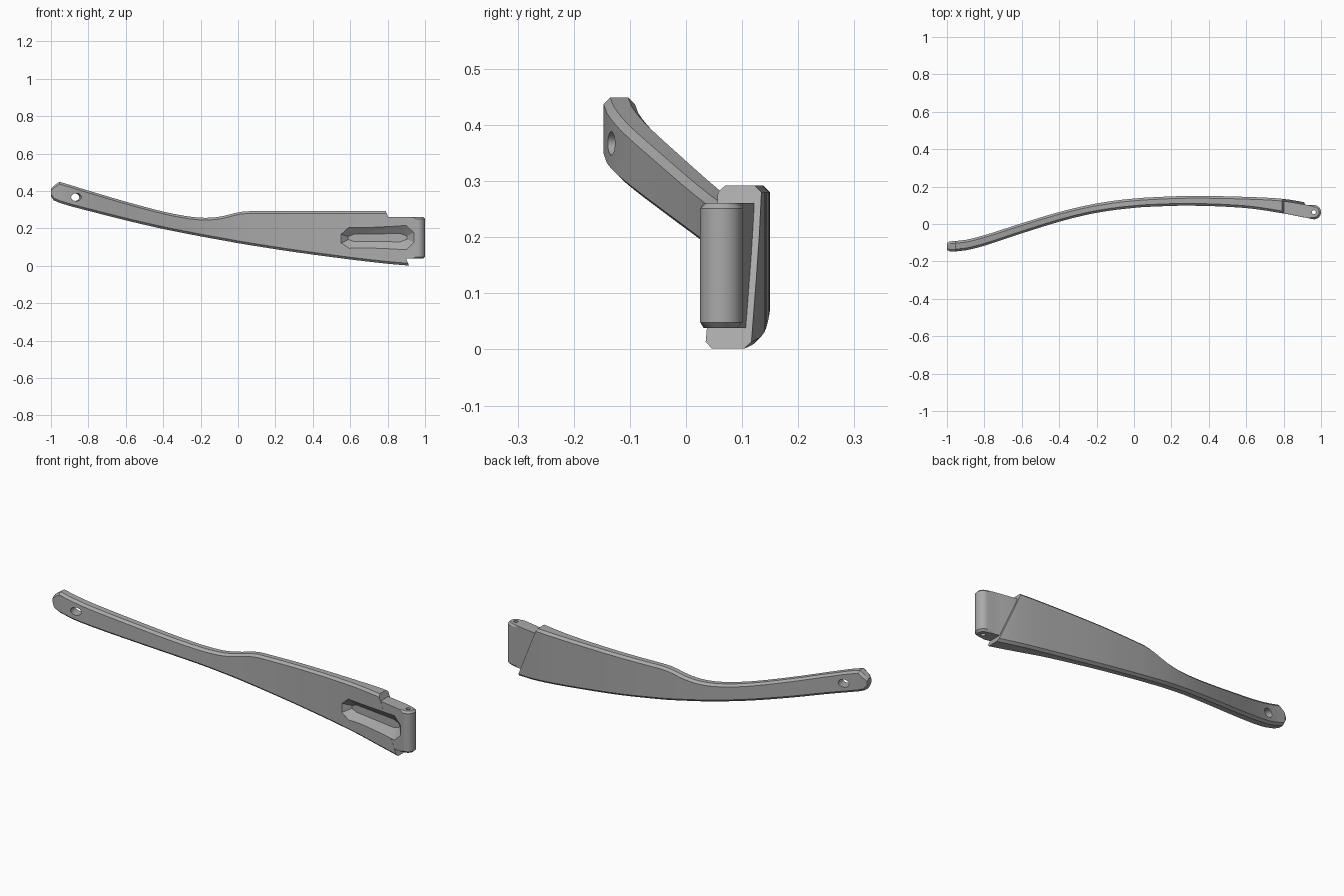
import bpy, bmesh, math
from mathutils import Vector

if "Cube" in bpy.data.objects:
    bpy.data.objects.remove(bpy.data.objects["Cube"])

grey = bpy.data.materials.new("mid grey")
grey.use_nodes = True
grey.diffuse_color = (0.4, 0.4, 0.4, 1)
grey.node_tree.nodes["Principled BSDF"].inputs["Base Color"].default_value = grey.diffuse_color

# Arm stations: x, centre y, half thickness, bottom z, top z
STATIONS = [
    (-1.0, -0.12, 0.018, 0.372, 0.412),
    (-0.985, -0.12, 0.027, 0.35, 0.428),
    (-0.955, -0.119, 0.028, 0.337, 0.449),
    (-0.9, -0.113, 0.028, 0.32, 0.433),
    (-0.8, -0.088, 0.028, 0.294, 0.402),
    (-0.6, -0.023, 0.027, 0.243, 0.343),
    (-0.4, 0.038, 0.026, 0.197, 0.29),
    (-0.25, 0.075, 0.025, 0.167, 0.262),
    (-0.15, 0.093, 0.025, 0.148, 0.257),
    (-0.07, 0.104, 0.025, 0.134, 0.268),
    (0.0, 0.111, 0.025, 0.121, 0.286),
    (0.06, 0.116, 0.025, 0.111, 0.292),
    (0.3, 0.124, 0.026, 0.074, 0.292),
    (0.6, 0.115, 0.03, 0.034, 0.292),
    (0.8, 0.095, 0.039, 0.011, 0.292),
    (0.93, 0.072, 0.041, 0.0, 0.292),
]


def station(x):
    """Smooth interpolation through the stations."""
    n = len(STATIONS)
    i = max(k for k in range(n - 1) if STATIONS[k][0] <= x)
    a, b = STATIONS[i], STATIONS[i + 1]
    p, q = STATIONS[max(i - 1, 0)], STATIONS[min(i + 2, n - 1)]
    h = b[0] - a[0]
    t = (x - a[0]) / h
    out = []
    for k in range(1, 5):
        m0 = (b[k] - p[k]) / (b[0] - p[0]) * h
        m1 = (q[k] - a[k]) / (q[0] - a[0]) * h
        if x < -0.9 or (k == 4 and x >= 0.06):
            m0 = m1 = b[k] - a[k]
        out.append((2*t**3 - 3*t*t + 1) * a[k] + (t**3 - 2*t*t + t) * m0
                   + (3*t*t - 2*t**3) * b[k] + (t**3 - t*t) * m1)
    return out


def finish(bm, name):
    bmesh.ops.recalc_face_normals(bm, faces=bm.faces[:])
    mesh = bpy.data.meshes.new(name)
    bm.to_mesh(mesh)
    bm.free()
    mesh.materials.append(grey)
    obj = bpy.data.objects.new(name, mesh)
    bpy.context.collection.objects.link(obj)
    return obj


def loft(rings, name):
    bm = bmesh.new()
    loops = [[bm.verts.new(p) for p in ring] for ring in rings]
    for a, b in zip(loops, loops[1:]):
        for i in range(len(a)):
            j = (i + 1) % len(a)
            bm.faces.new((a[i], a[j], b[j], b[i]))
    bm.faces.new(loops[0])
    bm.faces.new(loops[-1])
    return bm


def combine(target, tool, operation):
    mod = target.modifiers.new(operation.lower(), "BOOLEAN")
    mod.operation, mod.object, mod.solver = operation, tool, "EXACT"
    bpy.context.view_layer.objects.active = target
    bpy.ops.object.modifier_apply(modifier=mod.name)
    bpy.data.objects.remove(tool)


# Curved arm with chamfered long edges
def section(x, c=0.012):
    y, h, lo, hi = station(x)
    f, b = y - h, y + h
    return [(x, f + c, lo), (x, b - c, lo), (x, b, lo + c), (x, b, hi - c),
            (x, b - c, hi), (x, f + c, hi), (x, f, hi - c), (x, f, lo + c)]


xs = [s[0] for s in STATIONS[:4]]
steps = 56
xs += [-0.9 + 1.825 * i / steps for i in range(1, steps + 1)]
bm = loft([section(x) for x in xs], "arm")

# Slanted end of the arm
bmesh.ops.recalc_face_normals(bm, faces=bm.faces[:])
top, foot = Vector((0.79, 0, 0.292)), Vector((0.915, 0, 0))
slope = top - foot
cut = bmesh.ops.bisect_plane(bm, geom=bm.verts[:] + bm.edges[:] + bm.faces[:],
                             plane_co=foot, plane_no=(slope.z, 0, -slope.x),
                             clear_outer=True)
rim = [e for e in cut["geom_cut"] if isinstance(e, bmesh.types.BMEdge)]
bmesh.ops.holes_fill(bm, edges=rim, sides=0)
arm = finish(bm, "lever_arm")

# Hinge tongue ending in a round knuckle
span = [0.7 + 0.23 * i / 8 for i in range(9)]
front = [(x, station(x)[0] - station(x)[1] + 0.0005) for x in span]
back = [(x, station(x)[0] + station(x)[1] - 0.012) for x in span]
pin = Vector((0.962, 0.063))
r = 0.038
arc = [(pin.x + r * math.cos(a), pin.y + r * math.sin(a))
       for a in (math.radians(-100 + 15 * i) for i in range(13))]
outline = front + arc + back[::-1]
bm = loft([[(x, y, z) for x, y in outline] for z in (0.038, 0.261)], "tongue")
rims = [e for e in bm.edges if abs(e.verts[0].co.z - e.verts[1].co.z) < 0.001]
bmesh.ops.bevel(bm, geom=rims, offset=0.01, segments=1, affect="EDGES")
combine(arm, finish(bm, "hinge_tongue"), "UNION")

# Tapered pocket in the front face
mouth = [(0.55, 0.12), (0.59, 0.088), (0.9, 0.082), (0.942, 0.125),
         (0.942, 0.178), (0.9, 0.22), (0.59, 0.21), (0.55, 0.17)]


def pocket_ring(depth, grow):
    ring = []
    for x, z in mouth:
        u = 0.745 + (x - 0.745) * (1 - 0.2 * grow)
        w = 0.15 + (z - 0.15) * (1 - 0.68 * grow)
        ring.append((u, 0.09 - 0.15 * (u - 0.55) + depth, w))
    return ring


pocket = loft([pocket_ring(-0.04, 0), pocket_ring(-0.003, 0), pocket_ring(0.036, 1)], "pocket")
combine(arm, finish(pocket, "pocket_cutter"), "DIFFERENCE")


# Slotted hole at the far end and pin hole through the knuckle
def rod(name, place, turn, size):
    bpy.ops.mesh.primitive_cylinder_add(vertices=24, radius=1, depth=2,
                                        location=place, rotation=turn)
    obj = bpy.context.object
    obj.name, obj.scale = name, size
    obj.data.materials.append(grey)
    bpy.context.view_layer.update()
    return obj


combine(arm, rod("slot_cutter", (-0.87, -0.108, 0.367),
                 (math.pi / 2, 0, 0.2), (0.028, 0.021, 0.1)), "DIFFERENCE")
combine(arm, rod("pin_cutter", (pin.x, pin.y, 0.15),
                 (0, 0, 0), (0.011, 0.011, 0.3)), "DIFFERENCE")

bpy.ops.object.select_all(action="DESELECT")
arm.select_set(True)
bpy.context.view_layer.objects.active = arm
bpy.ops.object.shade_smooth_by_angle(angle=math.radians(25))
